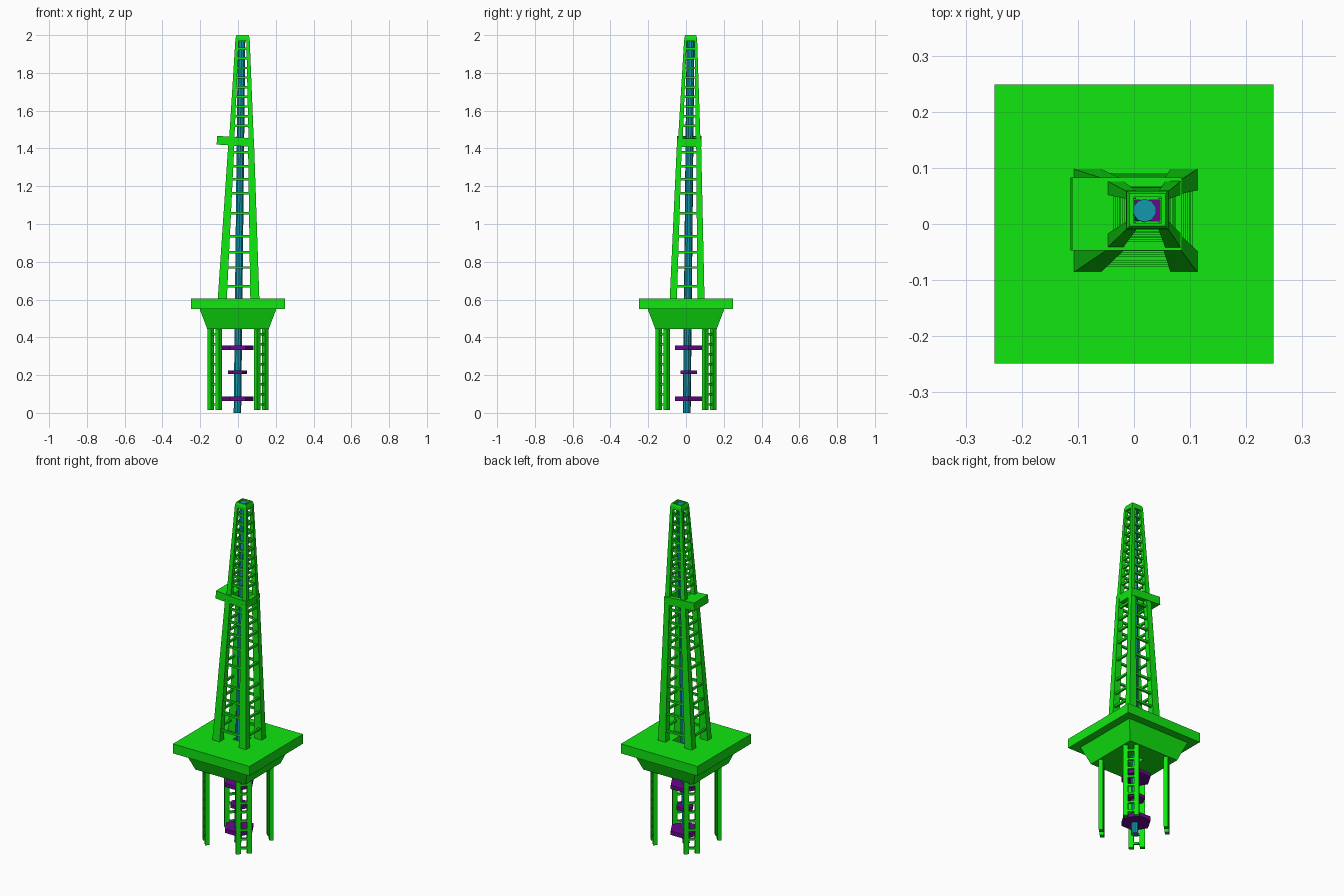
import bpy, math
from mathutils import Matrix

if "Cube" in bpy.data.objects:
    bpy.data.objects.remove(bpy.data.objects["Cube"])


def material(name, rgb):
    m = bpy.data.materials.new(name)
    m.diffuse_color = (*rgb, 1)
    m.use_nodes = True
    m.node_tree.nodes["Principled BSDF"].inputs["Base Color"].default_value = m.diffuse_color
    return m


GREEN = material("green_paint", (0.005, 0.8, 0.005))
BLUE = material("blue_pipe", (0.007, 0.31, 0.41))
PURPLE = material("purple_flange", (0.14, 0.002, 0.27))


def make(name, verts, faces, mat):
    me = bpy.data.meshes.new(name)
    me.from_pydata(verts, [], faces)
    me.materials.append(mat)
    ob = bpy.data.objects.new(name, me)
    bpy.context.collection.objects.link(ob)
    return ob


def rect(cx, cy, hx, hy, z):
    return [(cx + sx * hx, cy + sy * hy, z) for sx, sy in ((-1, -1), (1, -1), (1, 1), (-1, 1))]


def ngon(cx, cy, r, n, z, turn=0):
    return [(cx + r * math.cos(turn + math.tau * i / n),
             cy + r * math.sin(turn + math.tau * i / n), z) for i in range(n)]


def loft(rings, closed=False, base=0):
    """Skin a stack of loops; closed joins last to first (a frame with a hole)."""
    n, k = len(rings[0]), len(rings)
    verts = [v for r in rings for v in r]
    faces = []
    for j in range(k if closed else k - 1):
        a, b = j * n + base, (j + 1) % k * n + base
        faces += [(a + i, a + (i + 1) % n, b + (i + 1) % n, b + i) for i in range(n)]
    if not closed:
        faces += [tuple(base + i for i in reversed(range(n))),
                  tuple(base + (k - 1) * n + i for i in range(n))]
    return verts, faces


def make_group(name, parts, mat):
    """Join several lofts (lists of rings) in one object."""
    verts, faces = [], []
    for rings in parts:
        v, f = loft(rings, base=len(verts))
        verts += v
        faces += f
    return make(name, verts, faces, mat)


# Deck and tapered hull, open around the drill pipe
HOLE = (0.014, 0.018, 0.036, 0.036)
make("deck", *loft([rect(0, 0, .249, .249, .55), rect(0, 0, .249, .249, .606),
                    rect(*HOLE, .606), rect(*HOLE, .55)], True), GREEN)
make("hull", *loft([rect(0, 0, .163, .163, .445), rect(0, 0, .203, .203, .55),
                    rect(*HOLE, .55), rect(*HOLE, .445)], True), GREEN)

# Ladder legs set diagonally across the four corners
for k, label in enumerate(("back_right", "back_left", "front_left", "front_right")):
    parts = [[rect(0, s * .03, .011, .0135, .015), rect(0, s * .03, .011, .0135, .445)]
             for s in (-1, 1)]
    for i in range(8):
        z = .045 + i * .053
        parts.append([rect(0, 0, .006, .02, z - .006), rect(0, 0, .006, .02, z + .006)])
    leg = make_group("leg_" + label, parts, GREEN)
    a = math.pi / 4 + k * math.pi / 2
    leg.data.transform(Matrix.Rotation(a, 4, 'Z') @ Matrix.Translation((.174, 0, 0)))


# Derrick: each section is given by (cx, cy, hx, hy, leg_x, leg_y, z) at its ends
def derrick(name, lo, hi, rungs):
    def at(z):
        t = (z - lo[6]) / (hi[6] - lo[6])
        return [a + (b - a) * t for a, b in zip(lo, hi)]

    legs = []
    for sx in (-1, 1):
        for sy in (-1, 1):
            legs.append([rect(cx + sx * (hx - wx / 2), cy + sy * (hy - wy / 2), wx / 2, wy / 2, z)
                         for cx, cy, hx, hy, wx, wy, z in (lo, hi)])
    make_group(name + "_legs", legs, GREEN)

    bars, t = [], .006
    for z in rungs:
        cx, cy, hx, hy, wx, wy, _ = at(z)
        for s in (-1, 1):
            for box in ((cx, cy + s * (hy - .012), hx - wx / 2, t),
                        (cx + s * (hx - .012), cy, t, hy - wy / 2)):
                bars.append([rect(*box, z - t), rect(*box, z + t)])
    make_group(name + "_rungs", bars, GREEN)


derrick("lower_derrick", (.003, .006, .11, .092, .048, .038, .605),
        (.017, .016, .068, .064, .032, .026, 1.43),
        (.67, .77, .85, .935, 1.057, 1.163, 1.237, 1.306, 1.38))
derrick("upper_derrick", (.018, .017, .066, .06, .028, .025, 1.43),
        (.024, .0245, .038, .0345, .018, .014, 1.975),
        [1.52 + i * .051 for i in range(9)])

# Slightly tilted platform overhanging on the left, open in the middle
outer, inner = (-.014, .018, .098, .065), (.019, .018, .042, .04)
platform = make("derrick_platform",
                *loft([rect(*outer, -.023), rect(*outer, .023),
                       rect(*inner, .023), rect(*inner, -.023)], True), GREEN)
platform.data.transform(Matrix.Translation((0, 0, 1.436)) @ Matrix.Rotation(math.radians(4), 4, 'Y'))

# Crown ring on top
c = (.024, .025)
make("crown_ring", *loft([rect(*c, .038, .0345, 1.968), rect(*c, .037, .034, 1.985),
                          rect(*c, .032, .029, 2.0), rect(*c, .025, .023, 2.0),
                          rect(*c, .025, .023, 1.968)], True), GREEN)

# Leaning drill pipe
make("drill_pipe", *loft([ngon(-.003, .004, .0208, 10, 0, math.pi / 10),
                          ngon(.019, .024, .0208, 10, 1.995, math.pi / 10)]), BLUE)

# Hexagonal flanges on the pipe
for name, r, z, h in (("lower_flange", .083, .076, .012), ("middle_flange", .05, .215, .01),
                      ("upper_flange", .083, .345, .011)):
    make(name, *loft([ngon(-.002, .014, r, 6, z - h), ngon(-.002, .014, r, 6, z + h)]), PURPLE)
